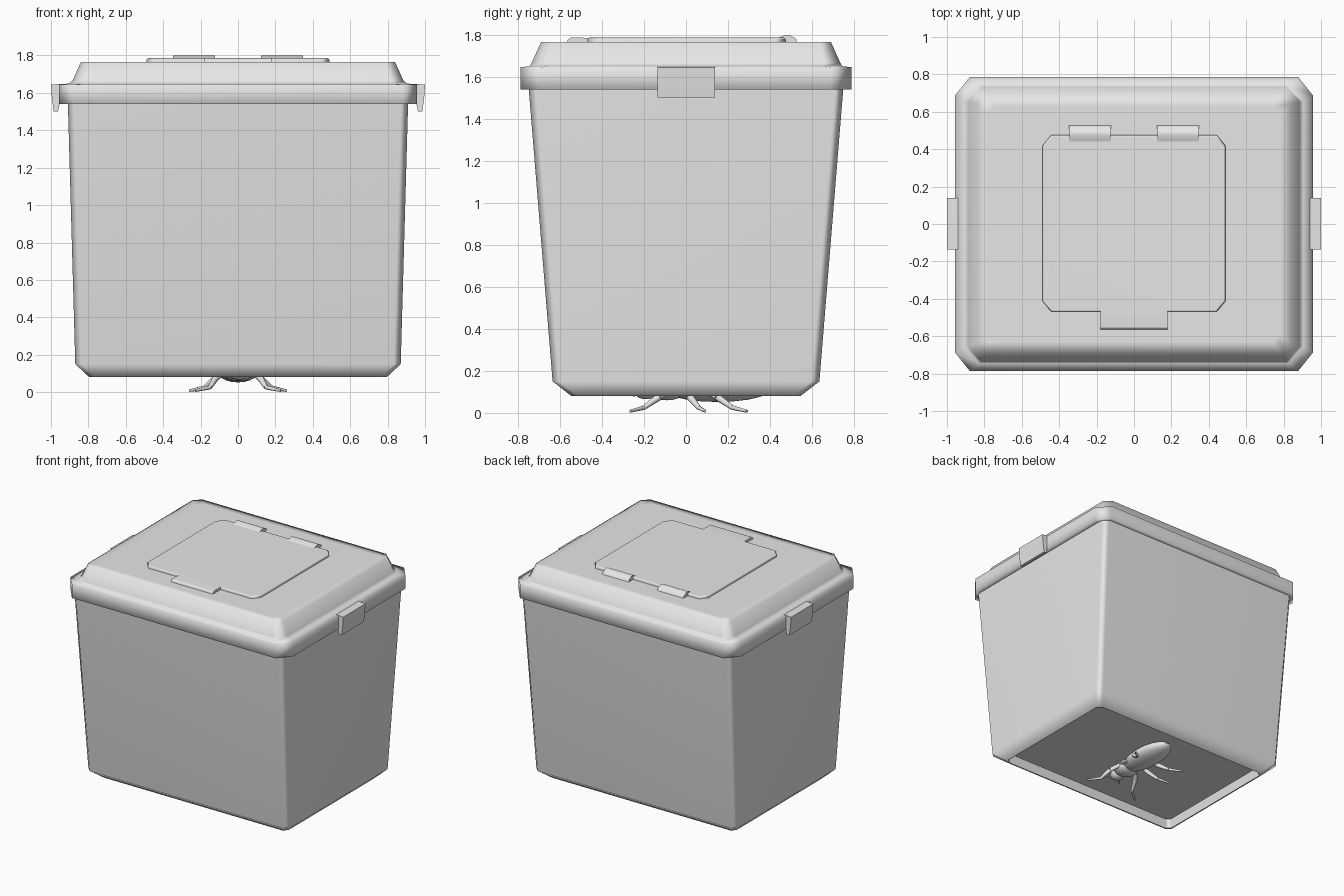
import bpy, bmesh, math
from mathutils import Vector

if "Cube" in bpy.data.objects:
    bpy.data.objects.remove(bpy.data.objects["Cube"])

grey = bpy.data.materials.new("plain grey")
grey.diffuse_color = (0.8, 0.8, 0.8, 1)
grey.use_nodes = True
grey.node_tree.nodes["Principled BSDF"].inputs["Base Color"].default_value = grey.diffuse_color


def finish(bm, name, angle=50, weighted=False):
    bmesh.ops.recalc_face_normals(bm, faces=bm.faces)
    me = bpy.data.meshes.new(name)
    bm.to_mesh(me)
    bm.free()
    ob = bpy.data.objects.new(name, me)
    bpy.context.collection.objects.link(ob)
    me.materials.append(grey)
    bpy.ops.object.select_all(action='DESELECT')
    ob.select_set(True)
    bpy.context.view_layer.objects.active = ob
    bpy.ops.object.shade_smooth_by_angle(angle=math.radians(angle))
    if weighted:
        mod = ob.modifiers.new("even_shading", 'WEIGHTED_NORMAL')
        mod.keep_sharp = True
    return ob


def loft(name, rings, centre=(0, 0), angle=50):
    """Stack chamfered rectangles: half x, half y, chamfer x, chamfer y, z."""
    bm = bmesh.new()
    loops = []
    for hx, hy, cx, cy, z in rings:
        pts = [(hx - cx, -hy), (hx, cy - hy), (hx, hy - cy), (hx - cx, hy),
               (cx - hx, hy), (-hx, hy - cy), (-hx, cy - hy), (cx - hx, -hy)]
        loops.append([bm.verts.new((x + centre[0], y + centre[1], z)) for x, y in pts])
    for a, b in zip(loops, loops[1:]):
        for i in range(8):
            j = (i + 1) % 8
            bm.faces.new((a[i], a[j], b[j], b[i]))
    bm.faces.new(loops[0])
    bm.faces.new(loops[-1])
    return finish(bm, name, angle, True)


def extrude_profile(name, pts, place, lo, hi):
    """Extrude a 2D profile between lo and hi; place maps (u, v, w) to xyz."""
    bm = bmesh.new()
    a, b = ([bm.verts.new(place(u, v, w)) for u, v in pts] for w in (lo, hi))
    for i in range(len(pts)):
        j = (i + 1) % len(pts)
        bm.faces.new((a[i], a[j], b[j], b[i]))
    bm.faces.new(a)
    bm.faces.new(b)
    return finish(bm, name, 60, True)


def ellipsoid(name, centre, radii):
    bm = bmesh.new()
    bmesh.ops.create_uvsphere(bm, u_segments=16, v_segments=10, radius=1)
    for v in bm.verts:
        v.co = Vector(c + r * p for c, r, p in zip(centre, radii, v.co))
    return finish(bm, name, 60)


def limb(name, pts, radii):
    """Tapered jointed limb through the given points."""
    bm = bmesh.new()
    for p, q, r0, r1 in zip(pts, pts[1:], radii, radii[1:]):
        p, q = Vector(p), Vector(q)
        d = q - p
        res = bmesh.ops.create_cone(bm, cap_ends=True, segments=8, radius1=r0,
                                    radius2=r1, depth=d.length)
        rot = d.to_track_quat('Z', 'Y')
        for v in res['verts']:
            v.co = rot @ v.co + (p + q) / 2
    return finish(bm, name, 60)


# Tapered bin with a chamfered foot and a recessed floor
loft("bin_body", [(0.775, 0.525, 0.03, 0.03, 0.15), (0.785, 0.535, 0.03, 0.03, 0.08),
                  (0.795, 0.545, 0.03, 0.03, 0.08), (0.87, 0.635, 0.04, 0.04, 0.15),
                  (0.91, 0.75, 0.04, 0.04, 1.56)], angle=60)

# Lid: overhanging rim, ledge and sloped crown in one soft shell
loft("lid", [(0.90, 0.74, 0.06, 0.07, 1.545), (0.957, 0.787, 0.08, 0.10, 1.54),
             (0.957, 0.787, 0.08, 0.10, 1.645), (0.905, 0.745, 0.08, 0.09, 1.65),
             (0.885, 0.735, 0.07, 0.08, 1.665), (0.84, 0.69, 0.05, 0.05, 1.765),
             (0.78, 0.63, 0.04, 0.04, 1.766)], angle=120)

# Hatch panel on the lid
loft("hatch", [(0.488, 0.472, 0.045, 0.055, 1.75), (0.488, 0.472, 0.045, 0.055, 1.778),
               (0.480, 0.464, 0.045, 0.055, 1.786)], (0, 0.003), 60)

# Hatch latch tab and pair of hinges, blending into the panel
tab = [(-0.563, 1.75), (-0.563, 1.775), (-0.55, 1.786), (-0.44, 1.785), (-0.44, 1.75)]
extrude_profile("hatch_latch", tab, lambda u, v, w: (w, u, v), -0.18, 0.178)
hinge = [(0.43, 1.75), (0.43, 1.783), (0.45, 1.789), (0.475, 1.799), (0.495, 1.797),
         (0.525, 1.78), (0.53, 1.75)]
for s, side in ((-1, "left"), (1, "right")):
    extrude_profile("hatch_hinge_" + side, hinge, lambda u, v, w: (s * w, u, v), 0.123, 0.348)

    # Side clips hooked over the rim
    clip = [(0.94, 1.648), (1.0, 1.645), (0.995, 1.57), (0.985, 1.50), (0.962, 1.50), (0.95, 1.56)]
    extrude_profile("clip_" + side, clip, lambda u, v, w: (s * u, w, v), -0.135, 0.138)

    # Beetle legs: front, middle, rear; each thigh, shin and foot
    for part, y0, y1, y2, y3 in (("front", -0.06, -0.13, -0.20, -0.265),
                                 ("middle", 0.0, 0.02, 0.06, 0.09),
                                 ("rear", 0.08, 0.15, 0.22, 0.29)):
        reach = 0.26 if part == "middle" else 0.23
        limb(f"beetle_{part}_leg_{side}",
             [(s * 0.06, y0, 0.12), (s * 0.12, y1, 0.075),
              (s * (reach - 0.08), y2, 0.025), (s * reach, y3, 0.008)],
             [0.014, 0.018, 0.011, 0.007])
    # Beetle feelers
    limb("beetle_feeler_" + side, [(s * 0.03, -0.22, 0.1), (s * 0.07, -0.25, 0.08)],
         [0.007, 0.004])

# Beetle belly, chest and head hanging from the recessed floor
ellipsoid("beetle_abdomen", (0, 0.15, 0.11), (0.11, 0.25, 0.058))
ellipsoid("beetle_chest", (0, -0.09, 0.11), (0.09, 0.09, 0.05))
ellipsoid("beetle_head", (0, -0.19, 0.105), (0.05, 0.06, 0.04))
